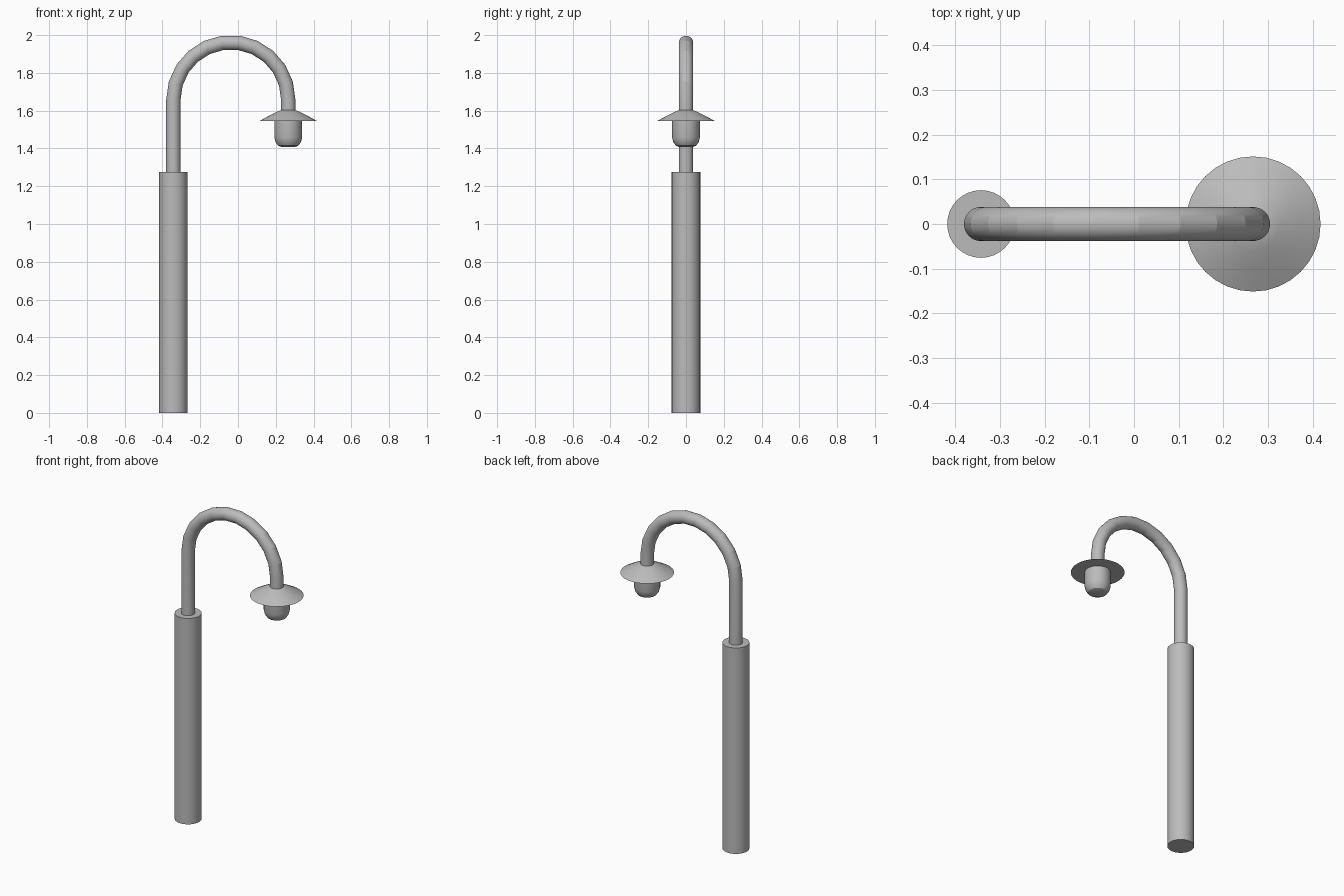
import bpy, bmesh, math
from mathutils import Vector

if "Cube" in bpy.data.objects:
    bpy.data.objects.remove(bpy.data.objects["Cube"])

POLE_X, LAMP_X = -0.342, 0.266
SIDES = 32

grey = bpy.data.materials.new("plain grey")
grey.diffuse_color = (0.5, 0.5, 0.5, 1)
grey.use_nodes = True
grey.node_tree.nodes["Principled BSDF"].inputs["Base Color"].default_value = grey.diffuse_color


def finish(name, bm, angle):
    bmesh.ops.remove_doubles(bm, verts=bm.verts, dist=1e-5)
    bmesh.ops.recalc_face_normals(bm, faces=bm.faces)
    mesh = bpy.data.meshes.new(name)
    bm.to_mesh(mesh)
    bm.free()
    mesh.materials.append(grey)
    ob = bpy.data.objects.new(name, mesh)
    bpy.context.collection.objects.link(ob)
    bpy.ops.object.select_all(action='DESELECT')
    ob.select_set(True)
    bpy.context.view_layer.objects.active = ob
    bpy.ops.object.shade_smooth_by_angle(angle=math.radians(angle))
    return ob


def skin(bm, rings):
    # join rings of vertices and cap both ends
    n = len(rings[0])
    for a, b in zip(rings, rings[1:]):
        for i in range(n):
            j = (i + 1) % n
            bm.faces.new((a[i], a[j], b[j], b[i]))
    bm.faces.new(rings[0][::-1])
    bm.faces.new(rings[-1])


def lathe(name, x, profile, angle=25):
    bm = bmesh.new()
    rings = []
    for r, z in profile:
        rings.append([bm.verts.new((x + r * math.cos(2 * math.pi * i / SIDES),
                                    r * math.sin(2 * math.pi * i / SIDES), z))
                      for i in range(SIDES)])
    skin(bm, rings)
    return finish(name, bm, angle)


def tube(name, path, radius, angle):
    # sweep a circle along a path in the xz plane; path is (x, z, tangent angle)
    bm = bmesh.new()
    rings = []
    for x, z, t in path:
        side = Vector((math.cos(t), 0, math.sin(t)))
        rings.append([bm.verts.new(Vector((x, 0, z))
                      + side * radius * math.cos(2 * math.pi * i / SIDES)
                      + Vector((0, radius * math.sin(2 * math.pi * i / SIDES), 0)))
                      for i in range(SIDES)])
    skin(bm, rings)
    return finish(name, bm, angle)


# thick lower post
lathe("lower_post", POLE_X, [(0.0755, 0), (0.0755, 1.275)])

# thin upper post bending over in a half circle
R = (LAMP_X - POLE_X) / 2
cx, cz, steps = (LAMP_X + POLE_X) / 2, 1.658, 11
path = [(POLE_X, 1.27, math.pi)]
for k in range(steps + 1):
    a = math.pi * (1 - k / steps)
    path.append((cx + R * math.cos(a), cz + R * math.sin(a), a))
path.append((LAMP_X, 1.585, 0))
tube("curved_arm", path, 0.038, 14)

# shallow flared lamp shade with a flat underside
lathe("lamp_shade", LAMP_X,
      [(0.03, 1.606), (0.06, 1.594), (0.1, 1.574), (0.151, 1.546)], 25)

# bulb with rounded lower end
lathe("bulb", LAMP_X,
      [(0.0735, 1.55), (0.0735, 1.458), (0.067, 1.433), (0.054, 1.415),
       (0.036, 1.408)], 25)
